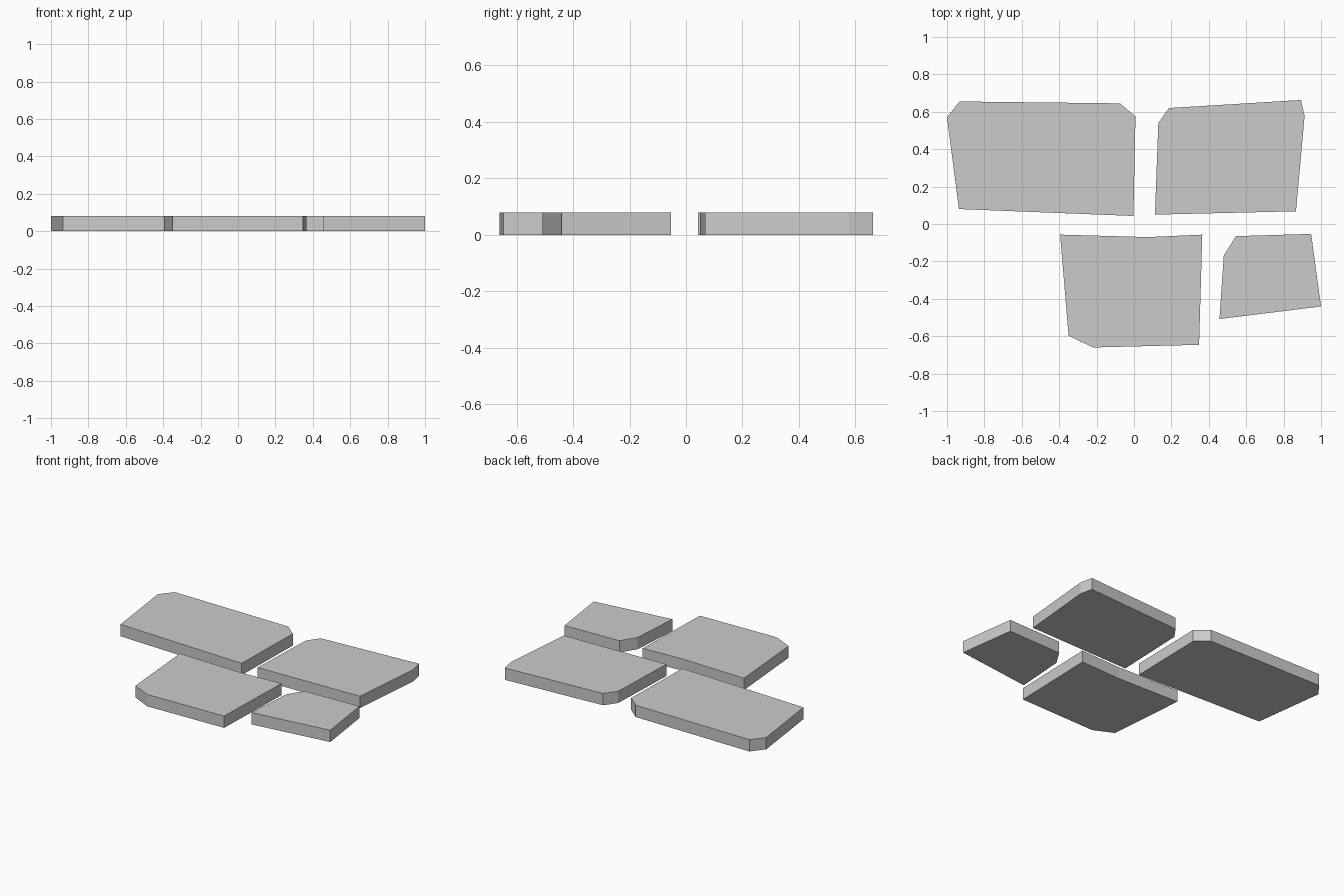
import bpy, bmesh

if "Cube" in bpy.data.objects:
    bpy.data.objects.remove(bpy.data.objects["Cube"])

THICKNESS = 0.08

# Outlines of the paving slabs, seen from above (counter-clockwise)
SLABS = {
    "back_left_slab": [(-0.936, 0.08), (-0.003, 0.043), (0.008, 0.575),
                       (-0.075, 0.645), (-0.933, 0.655), (-1.0, 0.57)],
    "back_right_slab": [(0.112, 0.05), (0.866, 0.068), (0.912, 0.577),
                        (0.893, 0.663), (0.187, 0.62), (0.13, 0.54)],
    "front_middle_slab": [(-0.35, -0.597), (-0.219, -0.66), (0.348, -0.646),
                          (0.365, -0.057), (0.075, -0.07), (-0.395, -0.057)],
    "front_right_slab": [(0.457, -0.508), (1.0, -0.441), (0.947, -0.053),
                         (0.545, -0.065), (0.48, -0.168)],
}


def make_slab(name, outline):
    """Extrude a flat outline upwards from the ground into a closed slab."""
    bm = bmesh.new()
    face = bm.faces.new([bm.verts.new((x, y, 0)) for x, y in outline])
    top = bmesh.ops.extrude_face_region(bm, geom=[face], use_keep_orig=True)
    verts = [g for g in top["geom"] if isinstance(g, bmesh.types.BMVert)]
    bmesh.ops.translate(bm, verts=verts, vec=(0, 0, THICKNESS))
    bmesh.ops.recalc_face_normals(bm, faces=bm.faces)
    mesh = bpy.data.meshes.new(name)
    bm.to_mesh(mesh)
    bm.free()
    bpy.context.collection.objects.link(bpy.data.objects.new(name, mesh))


for name, outline in SLABS.items():
    make_slab(name, outline)
